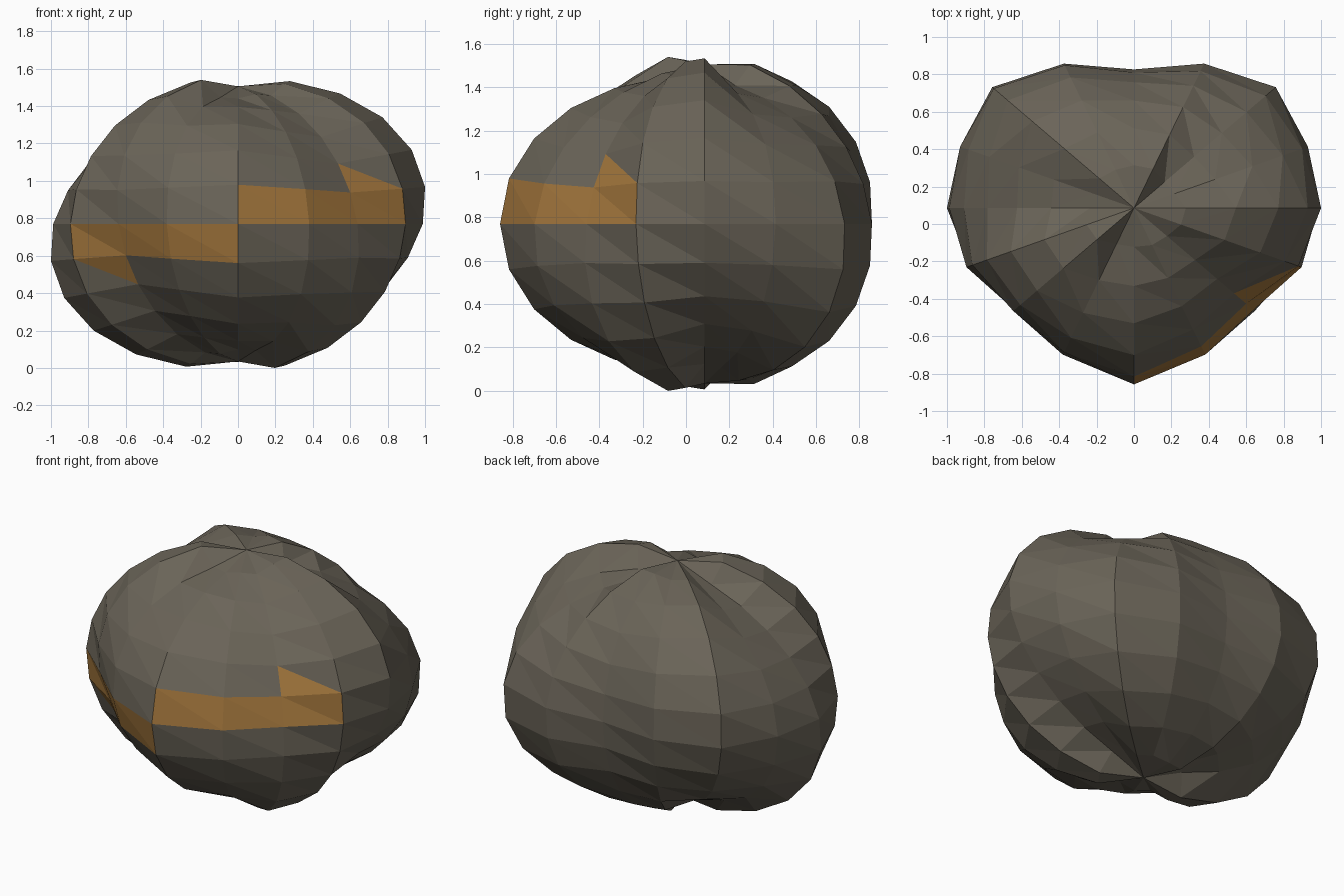
import bpy, bmesh
from math import sin, cos, radians, pi

if "Cube" in bpy.data.objects:
    bpy.data.objects.remove(bpy.data.objects["Cube"])

SEG, RINGS = 16, 12                 # meridians and latitude bands
SX, SY, SZ = 0.988, 0.842, 0.7296   # half sizes of the base ellipsoid
CENTRE_Y, CENTRE_Z = 0.0855, 0.77


def material(name, rgb):
    m = bpy.data.materials.new(name)
    m.diffuse_color = (*rgb, 1.0)
    m.use_nodes = True
    m.node_tree.nodes["Principled BSDF"].inputs["Base Color"].default_value = m.diffuse_color
    return m


def surface_point(i, j):
    """Lumpy ellipsoid: i counts meridians from the front, j bands from the equator."""
    a, p = 2 * pi * i / SEG, pi * j / RINGS
    r = 1 + 0.07 * cos(3 * a + 2 * p) + 0.05 * cos(5 * a - p)
    if abs(j) == RINGS // 2:
        r = 1.008                   # shared poles
    return (SX * r * cos(p) * sin(a),
            CENTRE_Y - SY * r * cos(p) * cos(a),
            CENTRE_Z + SZ * r * sin(p))


def is_rust(i, j, upper):
    """Rust vein on the front right, repeated half a turn about y on the front left."""
    i = (i + SEG // 2) % SEG - SEG // 2
    if j < 0:
        i, j, upper = -1 - i, -1 - j, not upper
    return (j == 0 and 0 <= i < 3) or (j == 1 and i == 2 and not upper)


# boulder body
bm = bmesh.new()
half = RINGS // 2
grid = {(i, j): bm.verts.new(surface_point(i, j))
        for j in range(1 - half, half) for i in range(SEG)}
top = bm.verts.new(surface_point(0, half))
bottom = bm.verts.new(surface_point(0, -half))


def vert(i, j):
    return top if j == half else bottom if j == -half else grid[i % SEG, j]


for j in range(-half, half):
    for i in range(SEG):
        lower = (vert(i, j), vert(i + 1, j), vert(i, j + 1))
        upper = (vert(i + 1, j), vert(i + 1, j + 1), vert(i, j + 1))
        for is_upper, tri in ((False, lower), (True, upper)):
            if len(set(tri)) == 3:
                face = bm.faces.new(tri)
                face.material_index = int(is_rust(i, j, is_upper))

mesh = bpy.data.meshes.new("boulder")
bm.to_mesh(mesh)
bm.free()
mesh.materials.append(material("grey brown stone", (0.145, 0.128, 0.098)))
mesh.materials.append(material("rust vein", (0.36, 0.18, 0.045)))
bpy.context.collection.objects.link(bpy.data.objects.new("boulder", mesh))
